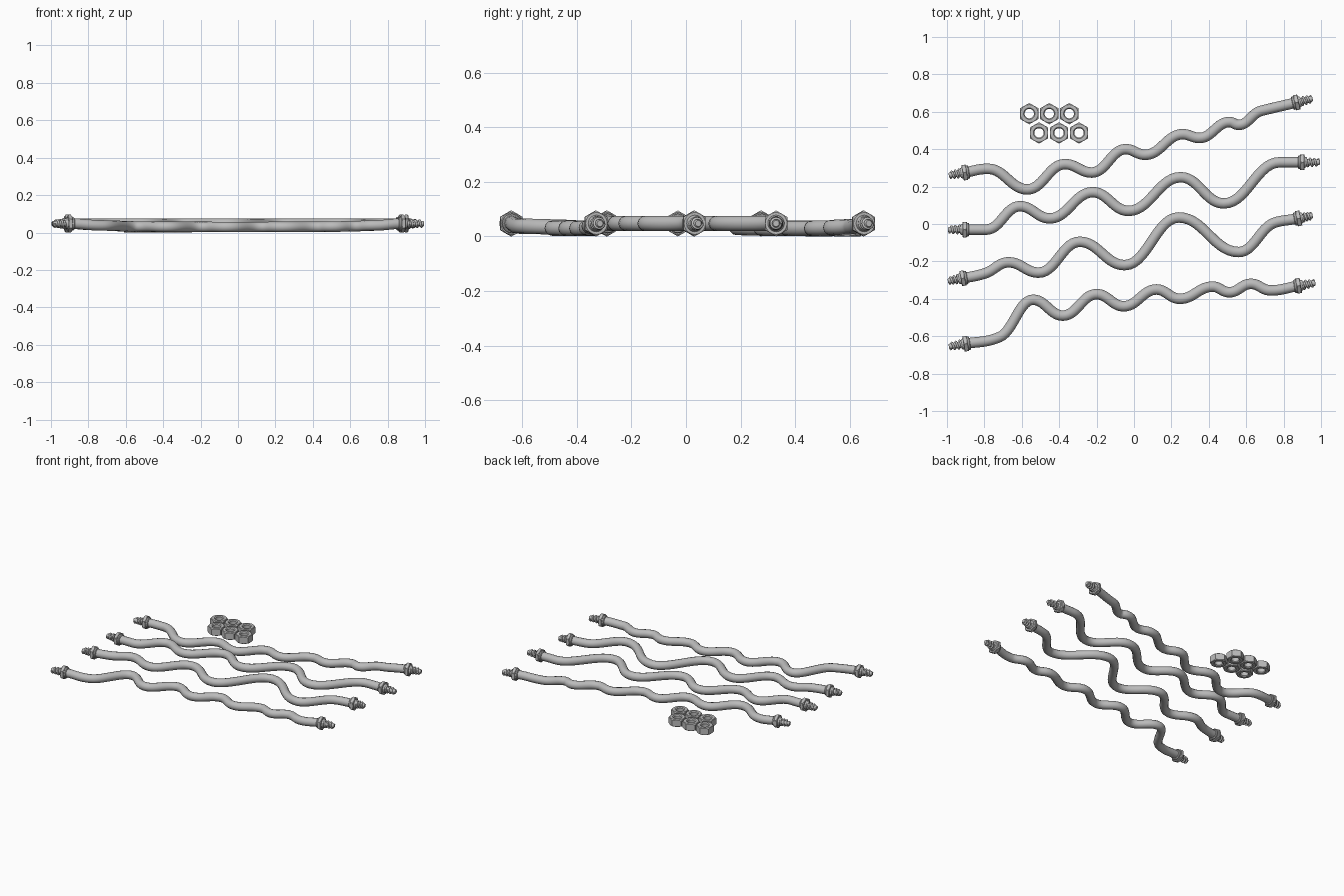
import bpy, bmesh, math
from mathutils import Vector, Matrix

cube = bpy.data.objects.get("Cube")
if cube:
    bpy.data.objects.remove(cube)

steel = bpy.data.materials.new("steel_grey")
steel.use_nodes = True
colour = (0.5, 0.5, 0.5, 1)
steel.diffuse_color = colour
steel.node_tree.nodes["Principled BSDF"].inputs["Base Color"].default_value = colour


def finish(obj, angle=40):
    bpy.ops.object.select_all(action='DESELECT')
    obj.select_set(True)
    bpy.context.view_layer.objects.active = obj
    if obj.type == 'CURVE':
        bpy.ops.object.convert(target='MESH')
        obj = bpy.context.object
    bpy.ops.object.shade_smooth_by_angle(angle=math.radians(angle))
    return obj


def lathe(name, rings, matrix, segments, closed=False):
    """Rings are functions of angle giving (radius, height)."""
    bm = bmesh.new()
    rows = []
    for ring in rings:
        row = []
        for i in range(segments):
            a = math.tau * i / segments
            r, z = ring(a)
            row.append(bm.verts.new((r * math.sin(a), r * math.cos(a), z)))
        rows.append(row)
    pairs = list(zip(rows, rows[1:]))
    if closed:
        pairs.append((rows[-1], rows[0]))
    else:
        bm.faces.new(rows[0])
        bm.faces.new(rows[-1])
    for lo, hi in pairs:
        for i in range(segments):
            j = (i + 1) % segments
            bm.faces.new((lo[i], lo[j], hi[j], hi[i]))
    bmesh.ops.recalc_face_normals(bm, faces=bm.faces)
    mesh = bpy.data.meshes.new(name)
    bm.to_mesh(mesh)
    bm.free()
    mesh.materials.append(steel)
    obj = bpy.data.objects.new(name, mesh)
    bpy.context.collection.objects.link(obj)
    obj.matrix_world = matrix
    return finish(obj, 25)


def hex_nut(name, matrix, corner, height, hole):
    """Hexagonal nut with rounded-off corners and a countersunk hole."""
    flat = corner * math.cos(math.pi / 6)

    def hexagon(a):
        return flat / math.cos((a % (math.pi / 3)) - math.pi / 6)

    def drop(a):
        return (hexagon(a) - flat) * 0.6 + 0.002
    sink = 0.22 * hole
    rings = [
        lambda a: (hole + sink, 0),
        lambda a: (flat * 0.97, 0),
        lambda a: (hexagon(a), drop(a)),
        lambda a: (hexagon(a), height - drop(a)),
        lambda a: (flat * 0.97, height),
        lambda a: (hole + sink, height),
        lambda a: (hole, height - sink),
        lambda a: (hole, sink),
    ]
    return lathe(name, rings, matrix, 36, True)


def tube(name, spline_kind, points, radius, slopes=None, matrix=None):
    curve = bpy.data.curves.new(name, 'CURVE')
    curve.dimensions = '3D'
    curve.bevel_depth = radius
    curve.bevel_resolution = 4
    curve.use_fill_caps = True
    curve.resolution_u = 14
    spline = curve.splines.new(spline_kind)
    if spline_kind == 'POLY':
        spline.points.add(len(points) - 1)
        for p, co in zip(spline.points, points):
            p.co = (*co, 1)
    else:
        spline.bezier_points.add(len(points) - 1)
        for i, (p, co) in enumerate(zip(spline.bezier_points, points)):
            p.handle_left_type = p.handle_right_type = 'FREE'
            before = co.x - points[max(i - 1, 0)].x
            after = points[min(i + 1, len(points) - 1)].x - co.x
            direction = Vector((1, slopes[i], 0))
            p.co = co
            p.handle_left = co - direction * before * 0.42
            p.handle_right = co + direction * after * 0.42
    curve.materials.append(steel)
    obj = bpy.data.objects.new(name, curve)
    bpy.context.collection.objects.link(obj)
    if matrix:
        obj.matrix_world = matrix
    return finish(obj)


def end_fitting(name, base, tip):
    """Collar, hexagonal nut and coarse threaded stud pointing to the tip."""
    axis = tip - base
    length = axis.length
    side = Vector((0, 0, 1)).cross(axis).normalized()
    up = axis.normalized().cross(side)
    frame = Matrix((side, up, axis.normalized())).transposed().to_4x4()
    frame.translation = base
    collar = [(0.032, -0.024), (0.036, -0.02), (0.036, 0.0), (0.026, 0.022)]
    lathe(name + "_collar", [lambda a, c=c: c for c in collar], frame, 20)
    hex_nut(name + "_nut", frame @ Matrix.Translation((0, 0, -0.012)), 0.0475, 0.024, 0.022)
    core = [(0.021, 0.0), (0.017, 0.03), (0.015, length - 0.006), (0.011, length)]
    lathe(name + "_stud", [lambda a, c=c: c for c in core], frame, 20)
    turns, steps = 3, 16
    helix = []
    for i in range(turns * steps + 1):
        t = i / (turns * steps)
        a = math.tau * turns * t
        r = 0.022 - 0.006 * t
        helix.append((r * math.cos(a), r * math.sin(a), 0.018 + t * (length - 0.026)))
    tube(name + "_thread", 'POLY', helix, 0.006, matrix=frame)


# Wavy rods: left tip, left nut, bends (x, y, optional slope), right nut, right tip
rods = {
    "back_rod": (0.018, [(-.99, .26), (-.905, .275), (-.78, .295), (-.57, .185), (-.37, .32),
                         (-.225, .275), (-.045, .40), (.06, .37), (.26, .48), (.35, .46),
                         (.51, .545), (.56, .53), (.68, .605, .25), (.87, .65), (.955, .67)]),
    "mid_back_rod": (0, [(-.995, -.03), (-.905, -.03), (-.79, -.03), (-.61, .095), (-.45, .03),
                         (-.22, .17), (-.03, .07), (.25, .25), (.48, .11), (.78, .33),
                         (.90, .33), (.995, .33)]),
    "mid_front_rod": (0, [(-.995, -.305), (-.915, -.29), (-.80, -.265, .3), (-.67, -.205),
                          (-.51, -.26), (-.29, -.095), (-.05, -.22), (.24, .035), (.56, -.15),
                          (.76, .01, .25), (.88, .03), (.955, .045)]),
    "front_rod": (0.018, [(-.99, -.655), (-.90, -.64), (-.72, -.605, .4), (-.54, -.405),
                          (-.38, -.49), (-.20, -.375), (-.055, -.44), (.12, -.35), (.245, -.40),
                          (.42, -.335), (.51, -.365), (.625, -.32), (.73, -.355), (.88, -.33),
                          (.97, -.315)]),
}
for name, (sag, path) in rods.items():
    # Outer rods dip slightly between their nuts
    points = [Vector((p[0], p[1], 0.0475 - sag * max(0, 1 - (p[0] / 0.88) ** 4))) for p in path]
    slopes = [p[2] if len(p) > 2 else 0 for p in path]
    for nut, tip in ((1, 0), (-2, -1)):
        points[tip].z = points[nut].z = 0.0475
        d = points[tip] - points[nut]
        slopes[nut] = d.y / d.x
        side = "_right_end" if nut == 1 else "_left_end"
        end_fitting(name + side, points[nut], points[tip])
    tube(name, 'BEZIER', points[1:-1], 0.028, slopes[1:-1])

# Loose nuts in two staggered rows
for row, (x, y) in enumerate(((-0.56, 0.59), (-0.508, 0.487))):
    for i in range(3):
        place = Matrix.Translation((x + 0.107 * i, y, 0))
        hex_nut(f"loose_nut_{row}_{i}", place, 0.057, 0.05, 0.025)
